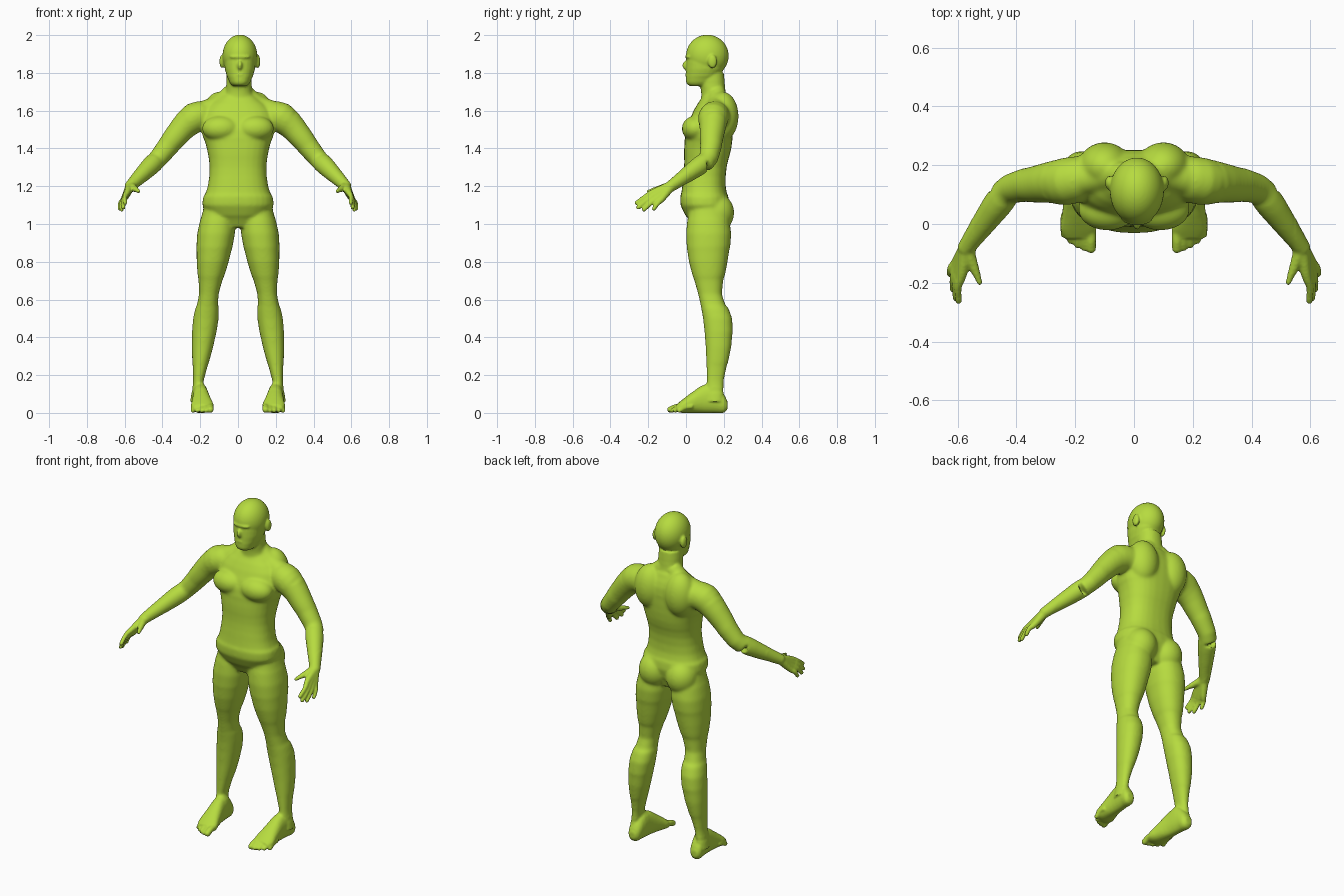
import bpy, bmesh, math
from mathutils import Vector, Matrix

cube = bpy.data.objects.get("Cube")
if cube:
    bpy.data.objects.remove(cube, do_unlink=True)

bm = bmesh.new()
SIDES = 28
HEAD_X = .01


def spline(rows, steps=6):
    """Catmull-Rom interpolation through rows of any width."""
    points = [Vector(row) for row in rows]
    before = points[0] * 2 - points[1]
    after = points[-1] * 2 - points[-2]
    points = [before, *points, after]
    result = []
    for a, b, c, d in zip(points, points[1:], points[2:], points[3:]):
        enter, leave = (c - a) / 2, (d - b) / 2
        for step in range(steps):
            t = step / steps
            bend = (b - c) * (2 * t - 1) + enter * (1 - t) - leave * t
            result.append(b.lerp(c, t) + bend * t * (1 - t))
    return result + [points[-2]]


def skin(rings):
    """Closed surface through a list of rings."""
    loops = [[bm.verts.new(point) for point in ring] for ring in rings]
    for lower, upper in zip(loops, loops[1:]):
        for i in range(SIDES):
            j = (i + 1) % SIDES
            bm.faces.new((lower[i], lower[j], upper[j], upper[i]))
    bm.faces.new(reversed(loops[0]))
    bm.faces.new(loops[-1])


def unit_ring(power=2):
    """Circle, squared off a little when power is above two."""
    for i in range(SIDES):
        angle = math.tau * i / SIDES
        c, s = math.cos(angle), math.sin(angle)
        yield (math.copysign(abs(c) ** (2 / power), c),
               math.copysign(abs(s) ** (2 / power), s))


def loft(rows, centre_x, side=1, power=2.2, along_y=False):
    """Rows are (position, half width, low edge, high edge)."""
    rings = []
    for position, half, low, high in spline(rows):
        ring = []
        for c, s in unit_ring(power):
            x = side * (centre_x(position) + half * c)
            across = (low + high + (high - low) * s) / 2
            ring.append((x, position, across) if along_y else (x, across, position))
        rings.append(ring)
    skin(rings)


def ball(centre, size, side=1):
    x, y, z = centre
    place = Matrix.Translation((side * x, y, z)) @ Matrix.Diagonal((*size, 1))
    bmesh.ops.create_icosphere(bm, subdivisions=4, radius=1, matrix=place)


def tube(rows, side=1):
    """Rows are (x, y, z, radius); the far end is rounded."""
    points = spline(rows)
    rings = []
    for i, point in enumerate(points):
        ahead = points[min(i + 1, len(points) - 1)]
        behind = points[max(i - 1, 0)]
        way = (ahead - behind).to_3d().normalized()
        across = way.cross(Vector((0, 0, 1))).normalized()
        up = across.cross(way)
        centre, radius = point.to_3d(), point.w
        ring = [centre + (across * c + up * s) * radius for c, s in unit_ring()]
        rings.append([(side * p.x, p.y, p.z) for p in ring])
    skin(rings)
    ball(centre, (radius, radius, radius), side)


# Trunk
loft([(.98, .1, .04, .19), (1.1, .19, -.03, .23), (1.2, .16, -.02, .21),
      (1.3, .15, -.01, .215), (1.4, .165, -.01, .24), (1.5, .195, 0, .25),
      (1.6, .18, .04, .25), (1.68, .09, .09, .22)],
     centre_x=lambda z: 0, power=2.4)

# Neck
loft([(1.6, .09, .08, .23), (1.7, .07, .08, .21), (1.8, .065, .06, .2)],
     centre_x=lambda z: HEAD_X / 2)

# Jaw and face
loft([(1.73, .035, .02, .11), (1.75, .055, 0, .15), (1.82, .08, 0, .2),
      (1.9, .085, .005, .22)], centre_x=lambda z: HEAD_X)

# Cranium, nose, brow and mouth
ball((HEAD_X, .113, 1.89), (.092, .113, .112))
ball((HEAD_X, .005, 1.84), (.014, .024, .026))
ball((HEAD_X, .02, 1.885), (.055, .025, .013))
ball((HEAD_X, .018, 1.79), (.03, .022, .014))

for side in (1, -1):
    # Ear
    ball((.094 + side * HEAD_X, .14, 1.86), (.014, .024, .036), side)

    # Chest, shoulder blade and buttock
    ball((.09, .05, 1.505), (.1, .072, .068), side)
    ball((.1, .195, 1.57), (.09, .083, .13), side)
    ball((.09, .165, 1.06), (.09, .09, .1), side)

    # Neck to shoulder muscle
    tube([(.03, .165, 1.7, .045), (.1, .165, 1.63, .055),
          (.2, .15, 1.585, .06)], side)

    # Arm
    tube([(.16, .16, 1.575, .075), (.23, .145, 1.563, .081),
          (.3, .14, 1.5, .068), (.42, .12, 1.35, .051),
          (.47, .06, 1.3, .05), (.57, -.08, 1.2, .03)], side)

    # Palm and fingers, spread from the index to the little finger
    wrist = (.57, -.08, 1.2, .026)
    for finger in range(4):
        spread = finger / 3
        arch = spread * (1 - spread)
        knuckle = Vector((.585, -.17, 1.17)).lerp(Vector((.605, -.13, 1.13)), spread)
        tip = Vector((.597, -.262, 1.112)).lerp(Vector((.626, -.17, 1.08)), spread)
        tip -= Vector((0, arch / 10, arch / 15))
        bend = (knuckle + tip) / 2 + Vector((.008, 0, .004))
        tube([wrist, (*knuckle, .017), (*bend, .0125), (*tip, .011)], side)

    # Thumb
    tube([wrist, (.55, -.13, 1.19, .019), (.525, -.2, 1.172, .012)], side)

    # Leg
    loft([(1.1, .08, .02, .21), (.95, .1, 0, .24), (.8, .085, .015, .22),
          (.63, .052, .064, .19), (.5, .068, .09, .245), (.35, .057, .104, .24),
          (.17, .028, .11, .2), (.06, .03, .11, .2)],
         centre_x=lambda z: .23 - .12 * z, side=side)

    # Foot
    loft([(.22, .02, .02, .06), (.2, .036, 0, .1), (.15, .041, 0, .16),
          (.09, .043, 0, .148), (.03, .052, 0, .108), (-.02, .061, 0, .07),
          (-.05, .05, .005, .045)],
         centre_x=lambda y: .19 + .08 * y, side=side, along_y=True)

    # Toes, from the big toe outwards
    for toe in range(5):
        x = .146 + .023 * toe
        tip = .003 * toe * toe - .083
        radius = .0125 if toe else .017
        tube([(x, tip + .07, .035, radius), (x, tip + .03, .03, radius),
              (x, tip, radius, radius)], side)

bmesh.ops.recalc_face_normals(bm, faces=bm.faces[:])
mesh = bpy.data.meshes.new("body")
bm.to_mesh(mesh)
bm.free()
body = bpy.data.objects.new("body", mesh)
bpy.context.collection.objects.link(body)
bpy.context.view_layer.objects.active = body
body.select_set(True)

# Fuse the parts into one skin
fuse = body.modifiers.new("fuse", 'REMESH')
fuse.mode = 'VOXEL'
fuse.voxel_size = .006
bpy.ops.object.modifier_apply(modifier=fuse.name)

# Soften everything a little, and the trunk and limbs more
soft = body.vertex_groups.new(name="soft")
for vertex in body.data.vertices:
    x, y, z = vertex.co
    if .14 < z < 1.72 and abs(x) < .55:
        soft.add([vertex.index], 1, 'REPLACE')
for label, count, group in (("blend", 22, "soft"), ("polish", 3, "")):
    smooth = body.modifiers.new(label, 'SMOOTH')
    smooth.factor = .5
    smooth.iterations = count
    smooth.vertex_group = group
    bpy.ops.object.modifier_apply(modifier=smooth.name)
bpy.ops.object.shade_smooth()

# Colour
lime = (.47, .71, .05, 1)
material = bpy.data.materials.new("lime green")
material.use_nodes = True
material.diffuse_color = lime
shader = material.node_tree.nodes["Principled BSDF"]
shader.inputs["Base Color"].default_value = lime
body.data.materials.clear()
body.data.materials.append(material)
